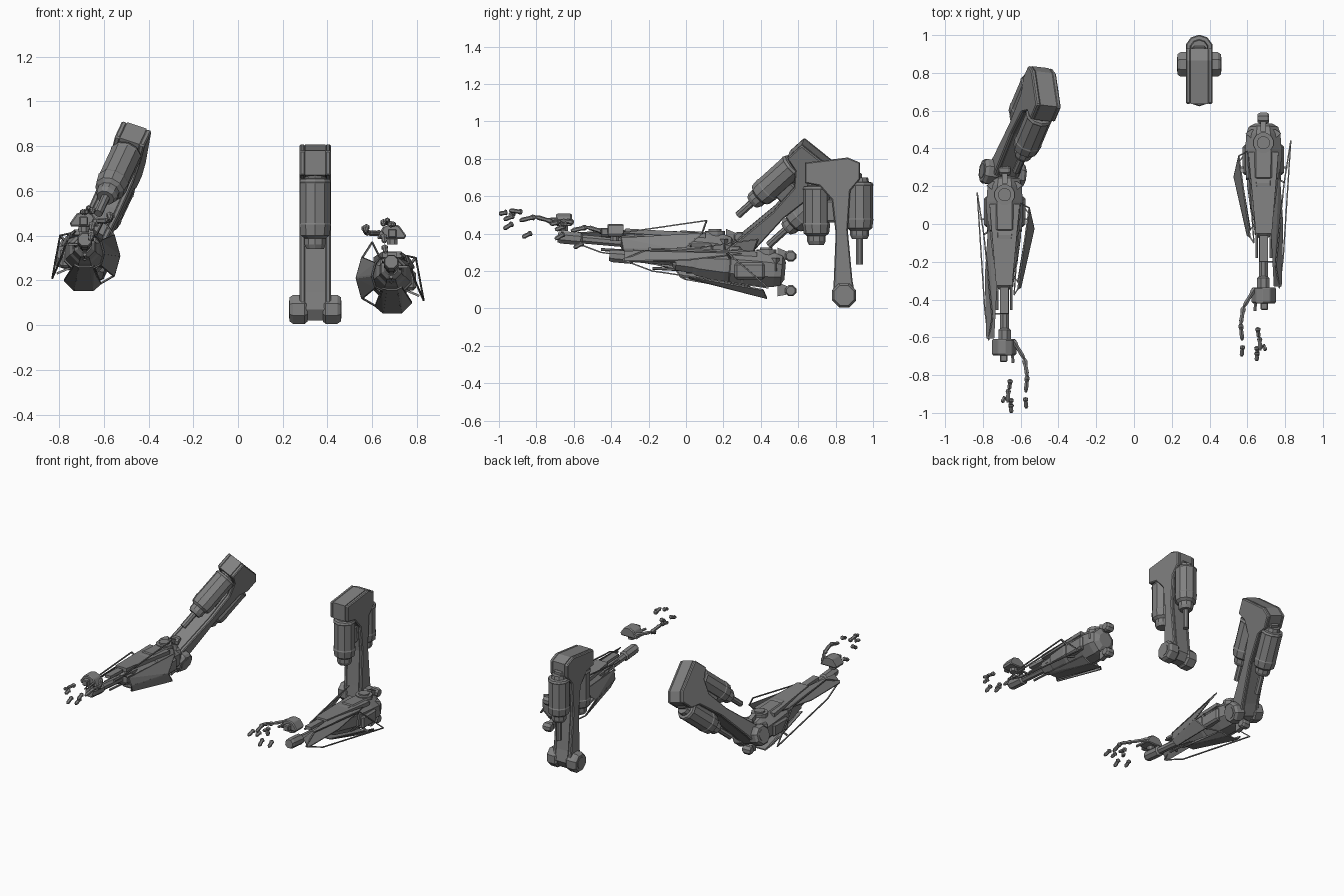
import bpy
import bmesh
import math
from mathutils import Matrix, Vector

cube = bpy.data.objects.get("Cube")
if cube:
    bpy.data.objects.remove(cube, do_unlink=True)

# Single gunmetal material
metal = bpy.data.materials.new("gunmetal_grey")
metal.use_nodes = True
GREY = (0.22, 0.22, 0.22, 1.0)
metal.diffuse_color = GREY
metal.node_tree.nodes["Principled BSDF"].inputs["Base Color"].default_value = GREY


def finish(name, mesh_builder, place, bevel=0.0):
    """Place a bmesh in the world and turn it into an object."""
    mesh_builder.transform(place)
    bmesh.ops.recalc_face_normals(mesh_builder, faces=mesh_builder.faces)
    mesh = bpy.data.meshes.new(name)
    mesh_builder.to_mesh(mesh)
    mesh_builder.free()
    mesh.materials.append(metal)
    part = bpy.data.objects.new(name, mesh)
    bpy.context.collection.objects.link(part)
    if bevel:
        mod = part.modifiers.new("edge_bevel", "BEVEL")
        mod.width = bevel
        mod.segments = 1
        mod.limit_method = "ANGLE"


def loft(name, start, end, rings, place, sides=8):
    """Rings of (fraction along the axis, radius) joined into a closed solid."""
    start, end = Vector(start), Vector(end)
    turn = (end - start).to_track_quat("Z", "Y")
    bm = bmesh.new()
    loops = []
    for along, radius in rings:
        centre = start.lerp(end, along)
        loops.append([bm.verts.new(centre + turn @ Vector((
            radius * math.cos(math.tau * (i + 0.5) / sides),
            radius * math.sin(math.tau * (i + 0.5) / sides), 0)))
            for i in range(sides)])
    for low, high in zip(loops, loops[1:]):
        for i in range(sides):
            j = (i + 1) % sides
            bm.faces.new((low[i], low[j], high[j], high[i]))
    bm.faces.new(loops[0][::-1])
    bm.faces.new(loops[-1])
    finish(name, bm, place)


def rod(name, start, end, radius, place, sides=6):
    loft(name, start, end, [(0, radius), (1, radius)], place, sides)


def hull(name, points, place, bevel=0.0):
    bm = bmesh.new()
    for point in points:
        bm.verts.new(point)
    made = bmesh.ops.convex_hull(bm, input=bm.verts)
    loose = [g for g in made["geom_interior"] if isinstance(g, bmesh.types.BMVert)]
    bmesh.ops.delete(bm, geom=loose, context="VERTS")
    finish(name, bm, place, bevel)


def box(name, centre, size, place, bevel=0.0):
    bm = bmesh.new()
    bmesh.ops.create_cube(bm, size=1, matrix=Matrix.Translation(centre) @ Matrix.Diagonal((*size, 1)))
    finish(name, bm, place, bevel)


def slab(name, corners, place, thick=0.008):
    pts = [Vector(c) for c in corners]
    normal = (pts[1] - pts[0]).cross(pts[2] - pts[0]).normalized() * thick / 2
    hull(name, [p + s * normal for p in pts for s in (-1, 1)], place)


def frame(name, corners, place, radius=0.005):
    for i, corner in enumerate(corners):
        rod(f"{name}_bar_{i}", corner, corners[(i + 1) % len(corners)], radius, place, 4)


def guard(name, rear, fore, filled, place):
    """Framed strips between a rear arc and a fore arc, some of them filled."""
    for i in range(len(rear) - 1):
        quad = [rear[i], rear[i + 1], fore[i + 1], fore[i]]
        frame(f"{name}_{i}", quad, place)
        if i in filled:
            slab(f"{name}_panel_{i}", quad, place)


def plate(name, outline, left, right, place, inset=0.0, bevel=0.0):
    """Extrude a side outline (y, z) along x, optionally shrunk first."""
    bm = bmesh.new()
    face = bm.faces.new([bm.verts.new((left, y, z)) for y, z in outline])
    if inset:
        rim = bmesh.ops.inset_region(bm, faces=[face], thickness=inset,
                                     use_boundary=True, use_even_offset=True)
        bmesh.ops.delete(bm, geom=rim["faces"], context="FACES")
    out = bmesh.ops.extrude_face_region(bm, geom=bm.faces[:])
    moved = [v for v in out["geom"] if isinstance(v, bmesh.types.BMVert)]
    bmesh.ops.translate(bm, verts=moved, vec=(right - left, 0, 0))
    finish(name, bm, place, bevel)


ARM_OUTLINE = [(-.209, .71), (.02, .737), (.085, .71), (.085, .62), (.034, .56),
               (.02, .35), (.045, .08), (.06, 0), (.03, -.05), (-.03, -.05),
               (-.06, 0), (-.055, .08), (-.045, .33), (-.065, .51), (-.13, .585), (-.209, .6)]
PISTON = [(0, .04), (.06, .05), (.14, .05), (.18, .068), (.32, .074), (.34, .071),
          (.86, .071), (.88, .074), (.92, .068), (.93, .05), (1, .045)]


def upper_arm(side, place, front_rod):
    # I-section beam: two cheek plates with a recessed web
    for tag, s in (("inner", -1), ("outer", 1)):
        plate(f"{side}_upper_arm_{tag}_cheek", ARM_OUTLINE, s * .045, s * .07, place, bevel=.006)
        # Elbow drum with a raised cap
        loft(f"{side}_elbow_{tag}_drum", (s * .035, 0, 0), (s * .115, 0, 0),
             [(0, .06), (.15, .07), (.8, .07), (1, .058)], place)
        rod(f"{side}_elbow_{tag}_cap", (s * .11, 0, 0), (s * .118, 0, 0), .04, place, 10)
    plate(f"{side}_upper_arm_web", ARM_OUTLINE, -.046, .046, place, inset=.024)
    # Hydraulic pistons before and behind the beam
    for tag, y, low, high, tip in (("front", -.148, .27, .61, front_rod), ("back", .083, .3, .63, .165)):
        loft(f"{side}_{tag}_piston", (0, y, low), (0, y, high), PISTON, place, 10)
        if tip:
            rod(f"{side}_{tag}_piston_rod", (0, y, low + .02), (0, y, tip), .02, place, 8)
        box(f"{side}_{tag}_piston_lug", (0, y * .8, high), (.07, .06, .05), place, .008)
        box(f"{side}_{tag}_piston_mount", (0, y * .5, .45), (.07, abs(y) * .6, .12), place, .01)


def forearm(side, place):
    back, tip = (.685, .53, .2), (.685, -.41, .282)
    # Faceted core, tapering to the wrist tube
    loft(f"{side}_forearm_rear_housing", back, tip,
         [(0, .05), (.02, .085), (.06, .098), (.15, .104), (.31, .1), (.32, .085)], place)
    loft(f"{side}_forearm_body", back, tip,
         [(.3, .09), (.34, .094), (.5, .072), (.52, .06), (.62, .05), (.64, .03)], place)
    loft(f"{side}_wrist_tube", back, tip,
         [(.62, .025), (.86, .025), (.87, .036), (.98, .036), (1, .03)], place)
    # Elbow fittings
    for tag, z in (("upper", .28), ("lower", .095)):
        hull(f"{side}_{tag}_elbow_bracket", [(x, y, z + d) for x in (.67, .7) for y, d in
             ((.49, .045), (.49, -.03), (.555, .018), (.555, -.018))], place)
        loft(f"{side}_{tag}_elbow_knob", (.655, .56, z), (.715, .56, z),
             [(0, .024), (.2, .032), (.8, .032), (1, .024)], place)
    hull(f"{side}_elbow_flange", [(x, y, z) for x, y in ((.59, .48), (.62, .455), (.75, .455),
         (.78, .48), (.75, .5), (.62, .5)) for z in (.2, .27)], place)
    rod(f"{side}_elbow_turntable", (.685, .43, .25), (.685, .43, .315), .055, place, 12)
    rod(f"{side}_elbow_turntable_cap", (.685, .43, .31), (.685, .43, .325), .035, place, 12)
    # Armour on top and flanks
    slab(f"{side}_top_armour", [(.605, .38, .29), (.765, .38, .29), (.73, -.05, .315), (.645, -.05, .315)],
         place, .025)
    slab(f"{side}_top_wrist_armour", [(.665, -.06, .31), (.71, -.06, .31), (.71, -.2, .315),
                                      (.665, -.2, .315)], place, .02)
    for tag, x in (("inner", .6), ("outer", .77)):
        box(f"{side}_{tag}_side_box", (x, .34, .2), (.05, .16, .09), place, .012)
    # Thin actuators beside the wrist tube
    for tag, x, z in (("inner", .65, .29), ("outer", .725, .26), ("lower", .685, .215)):
        rod(f"{side}_{tag}_actuator", (x, .2, z - .02), (x, -.18, z), .008, place)
        rod(f"{side}_{tag}_actuator_sleeve", (x, .2, z - .02), (x, 0, z - .01), .017, place)

    # Curved guards around the inner flank and below
    guard(f"{side}_inner_guard",
          [(.6, .385, .37), (.555, .36, .3), (.53, .25, .21), (.555, .33, .12), (.615, .4, .085)],
          [(.635, -.1, .3), (.615, -.07, .275), (.6, -.06, .22), (.615, -.03, .17), (.645, 0, .155)],
          (1, 2), place)
    guard(f"{side}_lower_guard",
          [(.615, .4, .085), (.65, .43, .055), (.73, .43, .055), (.775, .41, .1)],
          [(.645, .01, .165), (.665, .02, .16), (.71, .02, .16), (.73, .02, .17)],
          (0, 1, 2), place)
    # Outer guard: open frame with a long shield above it
    frame(f"{side}_outer_guard", [(.83, .44, .11), (.795, .22, .3), (.75, -.22, .31),
                                  (.77, -.34, .26), (.79, -.18, .2)], place)
    hull(f"{side}_outer_shield", [(x, y, z + d) for x, y, z in
         ((.77, .3, .29), (.725, -.05, .315), (.74, -.33, .3), (.782, -.33, .25), (.79, 0, .255))
         for d in (0, .006)], place)
    for i, (a, b) in enumerate([((.795, .22, .3), (.74, .25, .24)), ((.81, .3, .13), (.74, .3, .16)),
                                ((.76, -.2, .26), (.7, -.2, .26)), ((.56, .3, .24), (.62, .3, .22))]):
        rod(f"{side}_guard_strut_{i}", a, b, .007, place, 4)


def finger_bone(name, start, end, radius, place):
    loft(name, start, end, [(0, radius * .6), (.15, radius), (.35, radius * .7),
                            (.8, radius * .8), (1, radius * .4)], place, 6)


def hand(side, place):
    # Arched palm with a wrist stub and knuckles
    hull(f"{side}_palm", [(x, y, z) for y in (-.335, -.42) for x, z in
         ((.62, .385), (.645, .435), (.68, .452), (.72, .445), (.752, .4), (.745, .385))], place, .006)
    box(f"{side}_palm_stub", (.69, -.435, .41), (.04, .04, .04), place, .005)
    rod(f"{side}_wrist_stub", (.69, -.38, .36), (.69, -.38, .39), .025, place, 8)
    rod(f"{side}_knuckle_rod", (.645, -.4, .41), (.64, -.46, .41), .009, place)
    # Jointed thumb
    thumb = [(.64, -.34, .41), (.58, -.44, .41), (.565, -.53, .435), (.573, -.615, .415)]
    for i, (a, b) in enumerate(zip(thumb, thumb[1:])):
        finger_bone(f"{side}_thumb_bone_{i}", a, b, .016, place)
    # Separate floating finger tips
    tips = [((.575, -.645, .44), (.57, -.7, .42)), ((.65, -.68, .46), (.65, -.725, .45)),
            ((.665, -.6, .46), (.668, -.67, .47)), ((.68, -.64, .45), (.7, -.67, .45)),
            ((.65, -.65, .4), (.655, -.7, .37)), ((.655, -.55, .35), (.66, -.6, .325))]
    for i, (a, b) in enumerate(tips):
        finger_bone(f"{side}_finger_bone_{i}", a, b, .016, place)


# Left limb: upright upper arm, loose forearm and hand
upper_arm("left", Matrix.Translation((.345, .845, .07)), 0)
forearm("left", Matrix.Identity(4))
hand("left", Matrix.Identity(4))

# Right limb: raised upper arm, mirrored forearm and hand
axis = Vector((.3, .71, .64)).normalized()
depth = axis.cross(Vector((.95, -.1, -.3))).normalized()
width = depth.cross(axis)
turn = Matrix((width, depth, axis)).transposed().to_4x4()
upper_arm("right", Matrix.Translation((-.695, .268, .292)) @ turn, .16)
mirror = Matrix.Diagonal((-1, 1, 1, 1))
forearm("right", Matrix.Translation((0, -.275, .1)) @ mirror)
hand("right", Matrix.Translation((0, -.275, .055)) @ mirror)
